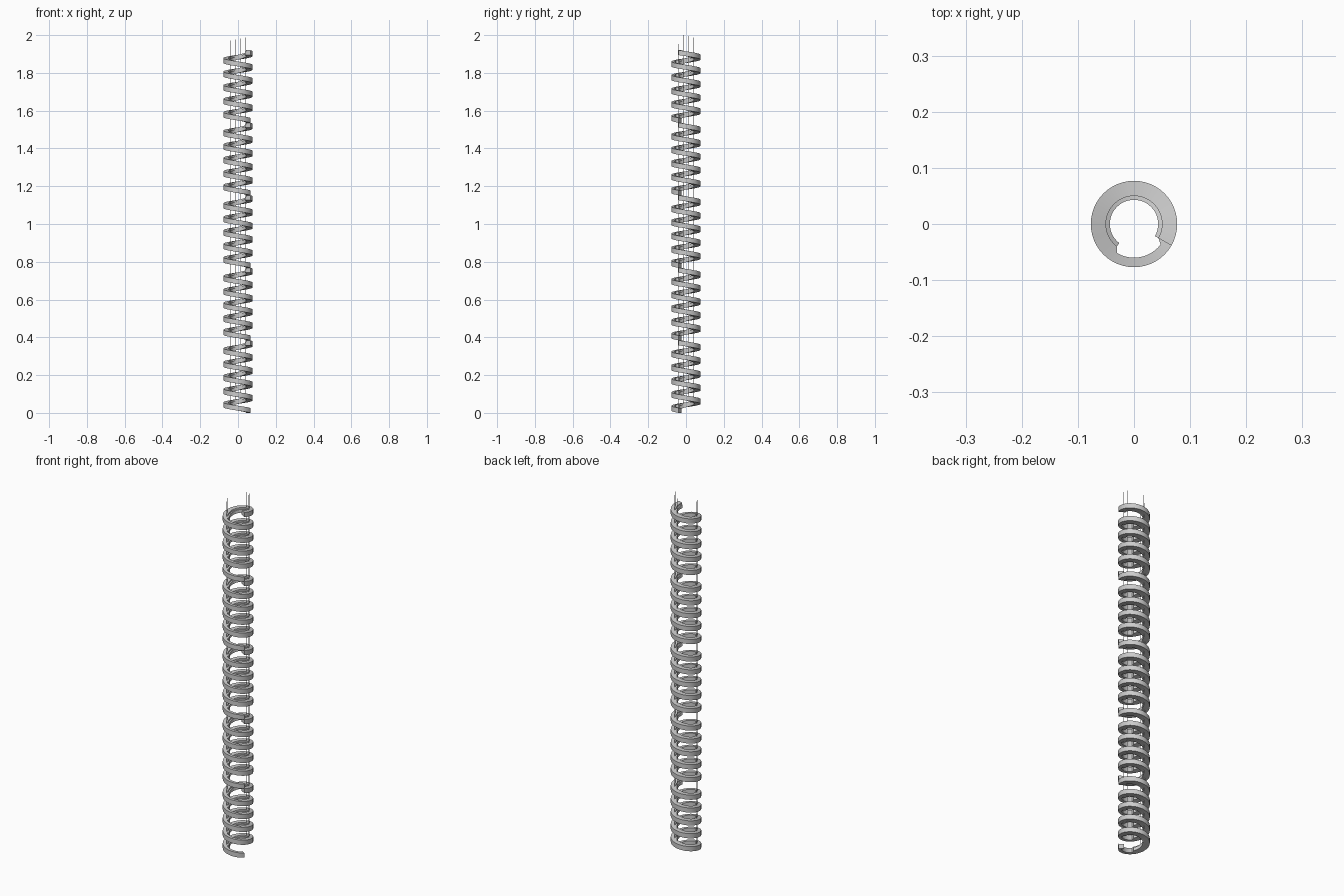
import bpy, bmesh, math
from mathutils import Matrix

if "Cube" in bpy.data.objects:
    bpy.data.objects.remove(bpy.data.objects["Cube"])

TURNS, SECTIONS = 5, 5          # turns in one section, stacked sections
PITCH, THICK = 0.0716, 0.026
STACK = PITCH * TURNS + THICK   # height of one section
OUTER, INNER, NARROW, LIP = 0.077, 0.05, 0.06, 0.043
STEPS = 48                      # segments per turn

grey = bpy.data.materials.new("light_grey")
grey.use_nodes = True
colour = (0.6, 0.6, 0.6, 1)
grey.diffuse_color = colour
grey.node_tree.nodes["Principled BSDF"].inputs["Base Color"].default_value = colour


def helix(t, r, z):
    """Point on the clockwise-rising helix, t counted in turns."""
    a = math.radians(-30) - 2 * math.pi * t
    return (r * math.cos(a), r * math.sin(a), t * PITCH + z)


def sweep(bm, start, end, section):
    """Sweep a radius/height section along the helix and cap both ends."""
    rings = []
    for i in range(round(start * STEPS), round(end * STEPS) + 1):
        t = i / STEPS
        rings.append([bm.verts.new(helix(t, r, z)) for r, z in section(t)])
    for a, b in zip(rings, rings[1:]):
        for k in range(len(a)):
            j = (k + 1) % len(a)
            bm.faces.new((a[k], a[j], b[j], b[k]))
    bm.faces.new(rings[0])
    bm.faces.new(rings[-1])


def finish(name, bm):
    """Make the object and stack it into the full height."""
    bmesh.ops.recalc_face_normals(bm, faces=bm.faces)
    mesh = bpy.data.meshes.new(name)
    bm.to_mesh(mesh)
    bm.free()
    mesh.materials.append(grey)
    ob = bpy.data.objects.new(name, mesh)
    bpy.context.collection.objects.link(ob)
    bpy.ops.object.select_all(action="DESELECT")
    ob.select_set(True)
    bpy.context.view_layer.objects.active = ob
    bpy.ops.object.shade_smooth_by_angle(angle=math.radians(30))
    arr = ob.modifiers.new("stack", "ARRAY")
    arr.count = SECTIONS
    arr.use_relative_offset = False
    arr.use_constant_offset = True
    arr.constant_offset_displace = (0, 0, STACK)


# Spiral ramp, narrower over the front quarter of every turn
def ramp_section(t):
    r = NARROW if 0.01 < t % 1 < 0.255 else INNER
    return [(r, 0), (OUTER, 0), (OUTER, THICK), (r, THICK)]


bm = bmesh.new()
sweep(bm, 0, TURNS, ramp_section)
finish("spiral_ramp", bm)

# Lower lip along the inner edge of the wide part
bm = bmesh.new()
for n in range(TURNS):
    sweep(bm, n + 0.27, n + 1,
          lambda t: [(LIP, 0), (INNER, 0), (INNER, 0.018), (LIP, 0.018)])
finish("inner_lip", bm)

# Thin posts standing on the ramp
TOP = 2 - STACK * (SECTIONS - 1)
last = TURNS - 15 / 360
height = TOP - last * PITCH
bm = bmesh.new()
for n in range(TURNS):
    for k in range(9):
        t = n + 1 - (15 + 30 * k) / 360
        bmesh.ops.create_cone(
            bm, cap_ends=True, segments=4, radius1=0.0006, radius2=0.0006,
            depth=height - 0.01,
            matrix=Matrix.Translation(helix(t, 0.058, (height + 0.01) / 2)))
finish("posts", bm)
